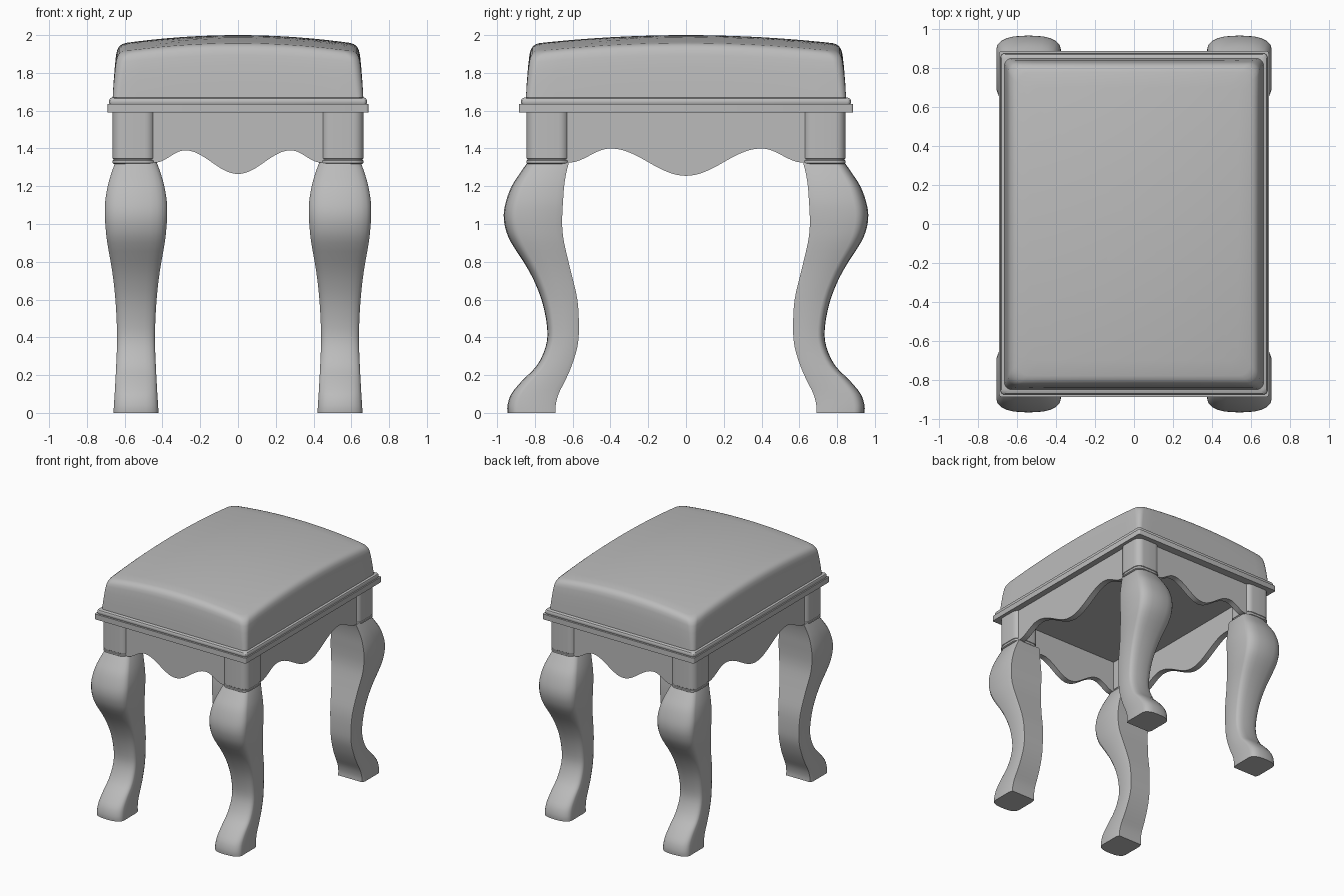
import bpy, math

if "Cube" in bpy.data.objects:
    bpy.data.objects.remove(bpy.data.objects["Cube"])

mat = bpy.data.materials.new("plain_grey")
mat.diffuse_color = (0.5, 0.5, 0.5, 1)
mat.use_nodes = True
mat.node_tree.nodes["Principled BSDF"].inputs["Base Color"].default_value = mat.diffuse_color


def make(name, verts, faces, angle=35):
    me = bpy.data.meshes.new(name)
    me.from_pydata(verts, [], faces)
    me.materials.append(mat)
    ob = bpy.data.objects.new(name, me)
    bpy.context.collection.objects.link(ob)
    bpy.context.view_layer.objects.active = ob
    bpy.ops.object.mode_set(mode='EDIT')
    bpy.ops.mesh.select_all(action='SELECT')
    bpy.ops.mesh.normals_make_consistent(inside=False)
    bpy.ops.object.mode_set(mode='OBJECT')
    me.shade_smooth()
    me.set_sharp_from_angle(angle=math.radians(angle))
    return ob


def loft(name, rings, angle=35):
    """Skin a stack of equal-length rings and cap both ends."""
    n = len(rings[0])
    verts = [p for r in rings for p in r]
    faces = [(k * n + i, k * n + (i + 1) % n, (k + 1) * n + (i + 1) % n, (k + 1) * n + i)
             for k in range(len(rings) - 1) for i in range(n)]
    faces += [tuple(range(n))[::-1], tuple(range(len(verts) - n, len(verts)))]
    return make(name, verts, faces, angle)


def rounded_rect(a, b, r, edge=1, arc=6):
    """Outline of half sizes a, b with corner radius r and divided straight edges."""
    pts = []
    for q, (sx, sy) in enumerate(((1, 1), (-1, 1), (-1, -1), (1, -1))):
        for i in range(arc + 1):
            t = math.pi / 2 * (q + i / arc)
            pts.append((sx * (a - r) + r * math.cos(t), sy * (b - r) + r * math.sin(t)))
    out = []
    for i, p in enumerate(pts):
        out.append(p)
        if i % (arc + 1) == arc:
            nx = pts[(i + 1) % len(pts)]
            out += [(p[0] + (nx[0] - p[0]) * j / edge, p[1] + (nx[1] - p[1]) * j / edge)
                    for j in range(1, edge)]
    return out


def spline(rows, steps):
    """Catmull-Rom interpolation of table rows."""
    out = []
    for i in range(len(rows) - 1):
        p = [rows[max(0, min(len(rows) - 1, i + d))] for d in (-1, 0, 1, 2)]
        for s in range(steps):
            t = s / steps
            out.append([0.5 * (2 * b + (c - a) * t + (2 * a - 5 * b + 4 * c - d) * t * t
                               + (3 * b - a - 3 * c + d) * t ** 3) for a, b, c, d in zip(*p)])
    return out + [rows[-1]]


# Cabriole legs: height, half width, inner y, outer y
LEG = [(0, .119, .69, .945), (.04, .117, .69, .945), (.10, .113, .675, .925),
       (.17, .109, .64, .868), (.25, .105, .605, .79), (.35, .101, .575, .743),
       (.45, .101, .567, .735), (.60, .109, .575, .765), (.75, .126, .61, .83),
       (.90, .152, .645, .925), (.98, .161, .655, .957), (1.05, .165, .655, .965),
       (1.12, .163, .651, .953), (1.20, .150, .645, .923), (1.27, .13, .634, .878),
       (1.325, .11, .62, .84)]
HALF = [(1, .12), (1, .45), (1, .78), (.96, .85), (.85, .91), (.68, .955), (.45, .985), (0, 1)]
SECTION = [(.92, 0)] + HALF + [(-u, v) for u, v in HALF[-2::-1]] + [(-.92, 0)]

for sx, side in ((1, "right"), (-1, "left")):
    for sy, end in ((1, "back"), (-1, "front")):
        loft(f"leg_{end}_{side}",
             [[(sx * (.54 + u * w), sy * (y0 + v * (y1 - y0)), z) for u, v in SECTION]
              for z, w, y0, y1 in spline(LEG, 3)])
        # Corner block with a thin ring groove near its foot
        loft(f"corner_block_{end}_{side}",
             [[(sx * .552 + x, sy * .732 + y, z) for x, y in rounded_rect(h, h, .055)]
              for z, h in ((1.318, .106), (1.323, .113), (1.336, .113), (1.339, .108),
                           (1.344, .108), (1.347, .112), (1.6, .112))])


# Scalloped aprons between the corner blocks
def scallop(u, peak, end, low, high):
    u = abs(u)
    if u < peak:
        return low + (high - low) * (1 - math.cos(math.pi * u / peak)) / 2
    t = min(1, (u - peak) / (end - peak))
    return 1.325 + (high - 1.325) * (1 + math.cos(math.pi * t)) / 2


def apron(name, half, outer, inner, swap, *curve):
    n = 56
    rings = []
    for i in range(n + 1):
        u = -half + 2 * half * i / n
        z = scallop(u, *curve)
        ring = [(u, outer, z), (u, inner, z), (u, inner, 1.6), (u, outer, 1.6)]
        rings.append([(b, a, c) if swap else (a, b, c) for a, b, c in ring])
    loft(name, rings)


for s, end, side in ((1, "back", "right"), (-1, "front", "left")):
    apron(f"apron_{end}", .50, s * .82, s * .77, False, .28, .44, 1.265, 1.39)
    apron(f"apron_{side}", .68, s * .64, s * .59, True, .40, .62, 1.255, 1.40)

# Seat board and the rounded welt above it
loft("seat_board", [[(x, y, z) for x, y in rounded_rect(a, a + .195, .012, arc=3)]
                    for z, a in ((1.59, .69), (1.634, .69))])
loft("seat_welt", [[(x, y, z) for x, y in rounded_rect(a, a + .19, .02, arc=4)]
                   for z, a in ((1.63, .678), (1.64, .683), (1.655, .683), (1.664, .678),
                                (1.67, .665))])


# Domed cushion: tapered sides, soft shoulder, crowned top
def crown(x, y):
    return 2 - .045 * (x / .62) ** 2 - .045 * (y / .80) ** 2


rings = []
for t, a, b, r in ((0, .664, .848, .035), (.3, .659, .843, .04), (.6, .652, .836, .045),
                   (.8, .646, .829, .05), (.89, .640, .823, .055), (.95, .630, .812, .06),
                   (.985, .615, .797, .06), (1, .595, .777, .06)):
    rings.append([(x, y, 1.66 + t * (crown(x, y) - 1.66))
                  for x, y in rounded_rect(a, b, r, 14)])
top = rings[-1]
for k in (.9, .78, .65, .5, .35, .2, .08, .01):
    rings.append([(x * k, y * k, crown(x * k, y * k)) for x, y, _ in top])
loft("cushion", rings, 50)
